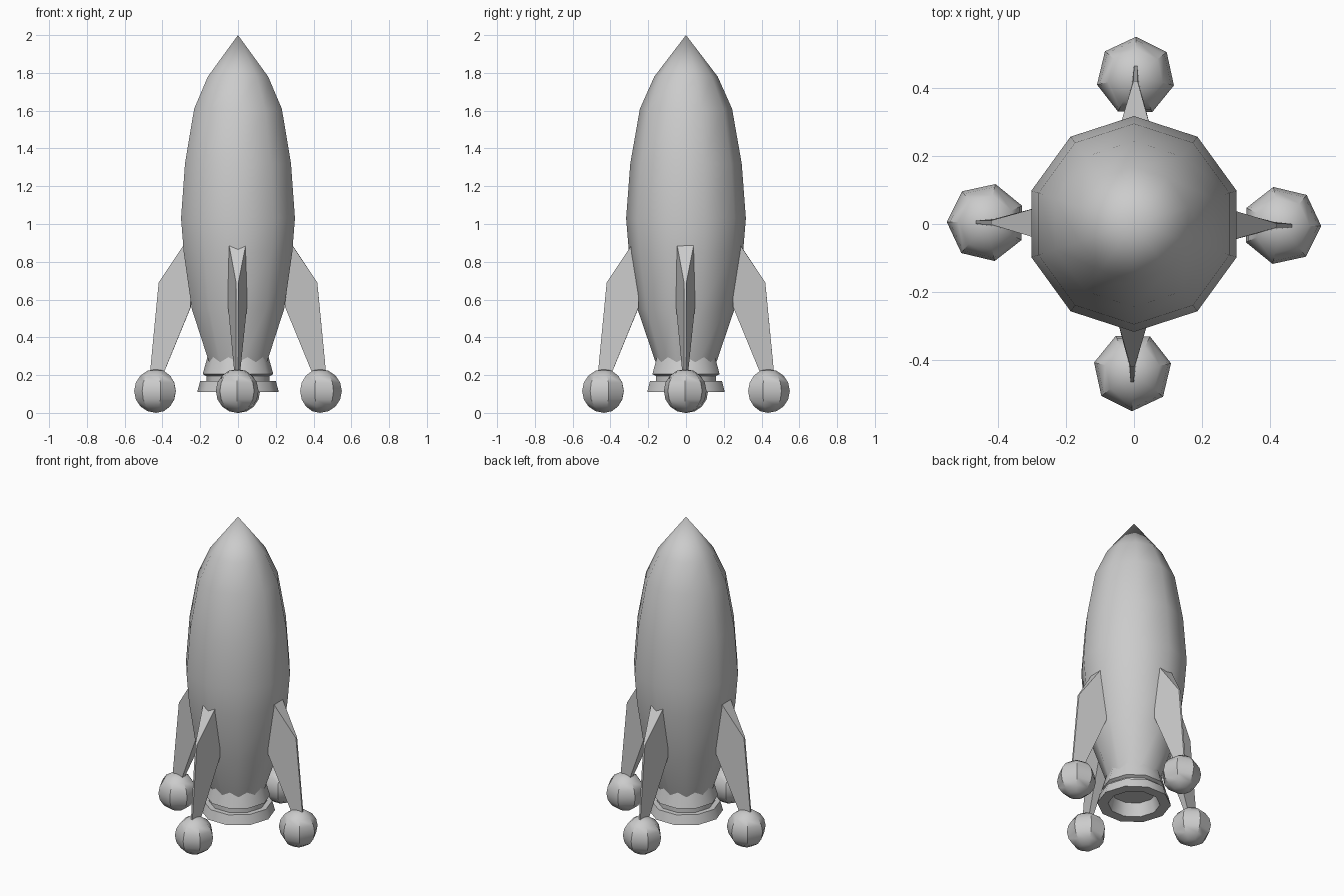
import bpy, bmesh, math
from mathutils import Matrix

if "Cube" in bpy.data.objects:
    bpy.data.objects.remove(bpy.data.objects["Cube"], do_unlink=True)

# One plain grey for the whole rocket
grey = bpy.data.materials.new("plain_grey")
grey.use_nodes = True
colour = (0.6, 0.6, 0.6, 1)
grey.diffuse_color = colour
grey.node_tree.nodes["Principled BSDF"].inputs["Base Color"].default_value = colour


def finish(name, bm, smooth_angle=None):
    bmesh.ops.recalc_face_normals(bm, faces=bm.faces)
    mesh = bpy.data.meshes.new(name)
    bm.to_mesh(mesh)
    bm.free()
    mesh.materials.append(grey)
    obj = bpy.data.objects.new(name, mesh)
    bpy.context.collection.objects.link(obj)
    if smooth_angle:
        bpy.ops.object.select_all(action="DESELECT")
        obj.select_set(True)
        bpy.context.view_layer.objects.active = obj
        bpy.ops.object.shade_smooth_by_angle(angle=math.radians(smooth_angle))
    return obj


def lathe(name, profile, sides, start, smooth_angle):
    """Spin (radius, height) points about z; zero radii become poles."""
    bm = bmesh.new()
    rings = []
    for r, z in profile:
        if r == 0:
            rings.append([bm.verts.new((0, 0, z))] * sides)
        else:
            angles = [start + math.tau * i / sides for i in range(sides)]
            rings.append([bm.verts.new((r * math.cos(a), r * math.sin(a), z)) for a in angles])
    for low, high in zip(rings, rings[1:]):
        for i in range(sides):
            j = (i + 1) % sides
            corners = dict.fromkeys((low[i], low[j], high[j], high[i]))
            bm.faces.new(list(corners))
    return finish(name, bm, smooth_angle)


# Hull: ten sided, with a corner on the y axis
lathe("hull", [(0, 0.23), (0.148, 0.23), (0.257, 0.55), (0.302, 0.85), (0.317, 1.03),
               (0.295, 1.32), (0.244, 1.61), (0.168, 1.78), (0, 2)],
      10, math.pi / 2, 40)

# Nozzle: collar, neck, flared rim and hollow, with a corner on the x axis
lathe("nozzle", [(0.155, 0.32), (0.187, 0.205), (0.168, 0.195), (0.168, 0.17), (0.2, 0.17),
                 (0.216, 0.11), (0.152, 0.11), (0.13, 0.19), (0, 0.19)],
      10, 0, 40)


# Fins: wedge from a wide root to a thin outer edge (radius, height, half width)
FIN = [(0.25, 0.945, 0.055), (0.42, 0.69, 0.006), (0.47, 0.17, 0.005),
       (0.41, 0.17, 0.011), (0.25, 0.56, 0.05)]


def fin(name, turn):
    bm = bmesh.new()
    left = [bm.verts.new((r, w, z)) for r, z, w in FIN]
    right = [bm.verts.new((r, -w, z)) for r, z, w in FIN]
    bm.faces.new(left)
    bm.faces.new(right[::-1])
    for i in range(len(FIN)):
        j = (i + 1) % len(FIN)
        bm.faces.new((left[i], right[i], right[j], left[j]))
    bm.transform(turn)
    finish(name, bm)


# Ball foot: seven sided sphere with a corner pointing outward
def foot(name, turn):
    bm = bmesh.new()
    bmesh.ops.create_uvsphere(bm, u_segments=7, v_segments=8, radius=0.116)
    outward = max(bm.verts, key=lambda v: v.co.xy.length).co
    bm.transform(Matrix.Rotation(-math.atan2(outward.y, outward.x), 4, "Z"))
    bm.transform(turn @ Matrix.Translation((0.434, 0, 0.116)))
    finish(name, bm, 40)


for k, side in enumerate(("left", "back", "right", "front")):
    turn = Matrix.Rotation(math.radians(90 * k - 0.6), 4, "Z")
    fin(side + "_fin", turn)
    foot(side + "_foot", turn)
